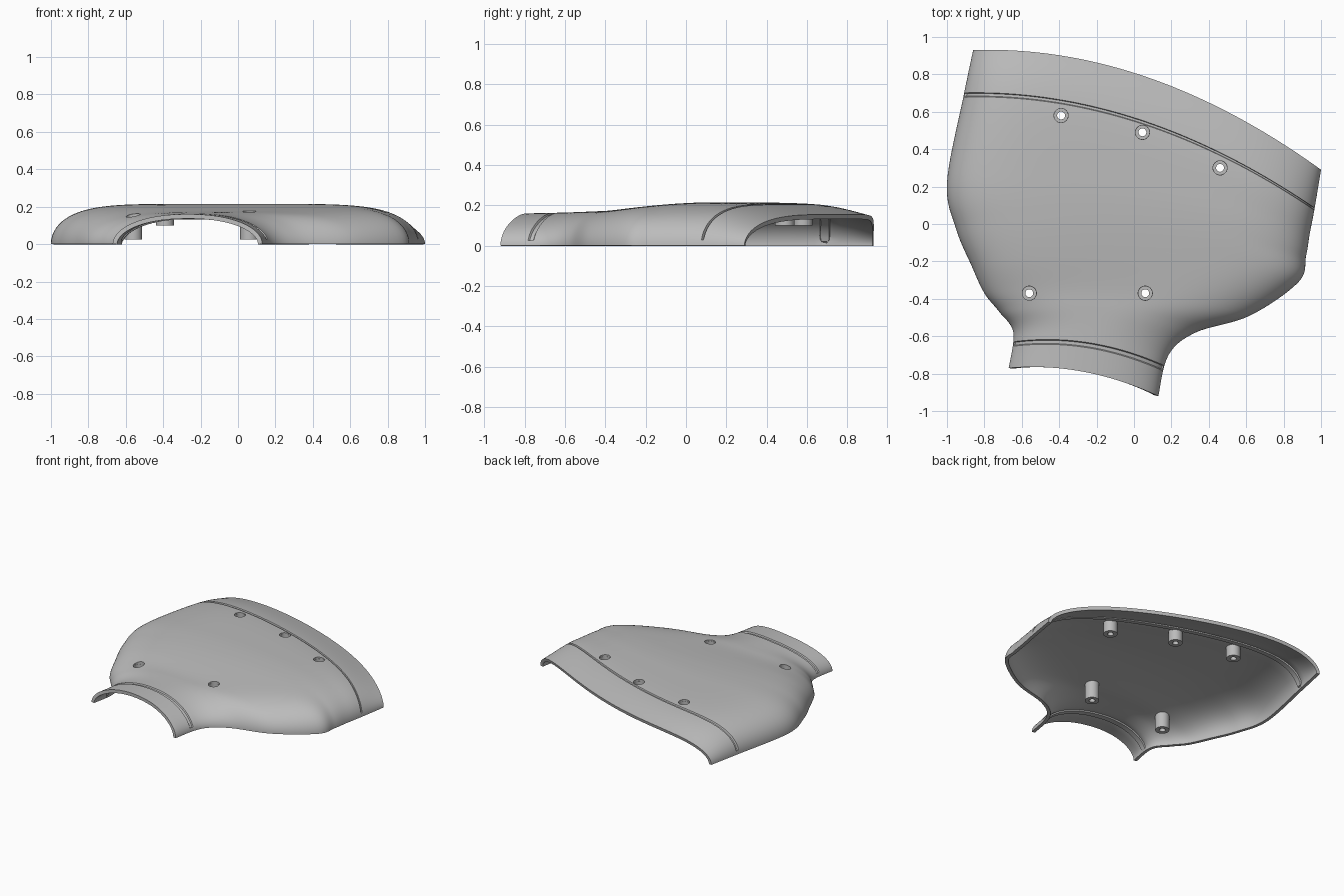
import bpy, bmesh, math

cube = bpy.data.objects.get("Cube")
if cube:
    bpy.data.objects.remove(cube)

grey = bpy.data.materials.new("plain grey")
grey.use_nodes = True
grey.diffuse_color = (0.5, 0.5, 0.5, 1)
grey.node_tree.nodes["Principled BSDF"].inputs["Base Color"].default_value = (0.5, 0.5, 0.5, 1)

# Stations from neck to back edge: left x, y, right x, y, bow, crown height, squareness
STATIONS = [
    (-0.67, -0.77, 0.13, -0.92, 0.055, 0.16, 2.2),
    (-0.645, -0.58, 0.185, -0.70, 0.06, 0.165, 2.3),
    (-0.72, -0.47, 0.33, -0.58, 0.07, 0.17, 3),
    (-0.80, -0.37, 0.62, -0.49, 0.08, 0.175, 4.2),
    (-0.87, -0.22, 0.88, -0.31, 0.10, 0.195, 6),
    (-0.95, -0.03, 0.92, -0.17, 0.12, 0.21, 6),
    (-1.0, 0.22, 0.94, -0.05, 0.14, 0.215, 6),
    (-0.91, 0.69, 0.965, 0.08, 0.165, 0.205, 6),
    (-0.86, 0.93, 1.0, 0.29, 0.175, 0.155, 5),
]
COLUMNS, WALL = 80, 0.024
GROOVES = (0.68, 7.0)


def station(v):
    """Smooth blend between neighbouring stations."""
    k = min(int(v), len(STATIONS) - 2)
    f = v - k
    a, b, c, d = (STATIONS[min(max(k + n, 0), len(STATIONS) - 1)] for n in (-1, 0, 1, 2))
    return [q + 0.5 * f * (r - p + f * (2 * p - 5 * q + 4 * r - s + f * (3 * (q - r) + s - p)))
            for p, q, r, s in zip(a, b, c, d)]


def surface(v, s, cut=False):
    lx, ly, rx, ry, bow, crown, power = station(v)
    z = crown * math.sqrt(max(0, 1 - abs(s) ** power))
    if cut and z > 0.03:
        s *= 0.99
        z -= 0.008
    t = (s + 1) / 2
    return (lx + (rx - lx) * t, ly + (ry - ly) * t + bow * (1 - s * s), z)


def finish(name, bm):
    mesh = bpy.data.meshes.new(name)
    bm.to_mesh(mesh)
    bm.free()
    mesh.materials.append(grey)
    obj = bpy.data.objects.new(name, mesh)
    bpy.context.collection.objects.link(obj)
    return obj


def activate(obj):
    bpy.ops.object.select_all(action="DESELECT")
    obj.select_set(True)
    bpy.context.view_layer.objects.active = obj


def lathe(name, x, y, profile, sides=32):
    """Closed ring spun from (radius, z) points."""
    bm = bmesh.new()
    rings = []
    for r, z in profile:
        rings.append([bm.verts.new((x + r * math.cos(a), y + r * math.sin(a), z))
                      for a in (2 * math.pi * i / sides for i in range(sides))])
    for a, b in zip(rings, rings[1:] + rings[:1]):
        for i in range(sides):
            j = (i + 1) % sides
            bm.faces.new((a[i], a[j], b[j], b[i]))
    bmesh.ops.recalc_face_normals(bm, faces=bm.faces)
    return finish(name, bm)


# Shell skin, with rows doubled up at the two grooves
rows = [(i / 8, False) for i in range(8 * (len(STATIONS) - 1) + 1)]
rows = [r for r in rows if all(abs(r[0] - g) > 0.07 for g in GROOVES)]
for g in GROOVES:
    w = 0.035 if g < 1 else 0.02
    rows += [(g - 1.6 * w, False), (g - w, True), (g + w, True), (g + 1.6 * w, False)]
rows.sort()
bm = bmesh.new()
grid = [[bm.verts.new(surface(v, math.sin(math.pi * (i / COLUMNS - 0.5)), cut))
         for i in range(COLUMNS + 1)] for v, cut in rows]
for a, b in zip(grid, grid[1:]):
    for i in range(COLUMNS):
        bm.faces.new((a[i], a[i + 1], b[i + 1], b[i]))
shell = finish("shell", bm)
solid = shell.modifiers.new("wall", "SOLIDIFY")
solid.thickness = WALL
solid.offset = -1

# Screw bosses: x, y, lower end
BOSSES = [(-0.39, 0.58, 0.10), (0.045, 0.49, 0.10), (0.46, 0.30, 0.10),
          (-0.56, -0.37, 0.025), (0.06, -0.37, 0.025)]
points = [v.co.copy() for row in [shell.data.vertices] for v in row]
cutters, bosses = [], []
for x, y, low in BOSSES:
    top = min(points, key=lambda p: (p.x - x) ** 2 + (p.y - y) ** 2).z - 0.012
    bm = bmesh.new()
    bmesh.ops.create_cone(bm, cap_ends=True, segments=32, radius1=0.038, radius2=0.038, depth=0.6)
    bmesh.ops.translate(bm, verts=bm.verts, vec=(x, y, 0.2))
    cutter = finish("hole_cutter", bm)
    cutter.hide_render = True
    cut = shell.modifiers.new("hole", "BOOLEAN")
    cut.object = cutter
    cut.solver = "EXACT"
    cutters.append(cutter)
    floor = low + 0.03
    bosses.append(lathe("screw_boss", x, y, [(0.048, top), (0.048, low), (0.021, low),
                                             (0.021, floor), (0.037, floor), (0.037, top)]))

# Bake the shell and drop the cutters
activate(shell)
for mod in list(shell.modifiers):
    bpy.ops.object.modifier_apply(modifier=mod.name)
for cutter in cutters:
    bpy.data.objects.remove(cutter)
for obj in [shell] + bosses:
    activate(obj)
    bpy.ops.object.shade_smooth_by_angle(angle=math.radians(35))
